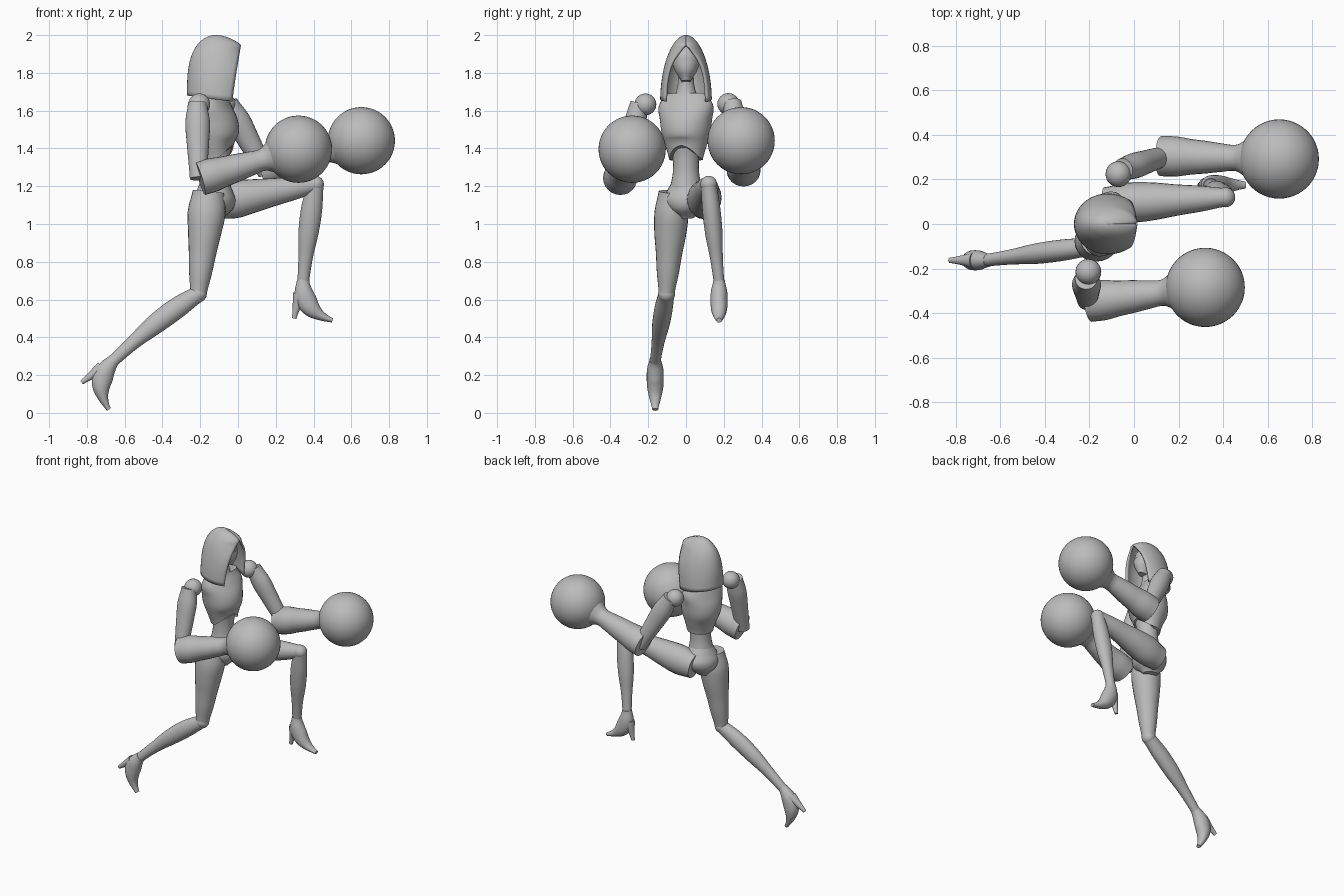
import bpy, bmesh
from math import sin, cos, radians, pi, sqrt
from mathutils import Vector, Matrix

if "Cube" in bpy.data.objects:
    bpy.data.objects.remove(bpy.data.objects["Cube"])

grey = bpy.data.materials.new("plain_grey")
grey.use_nodes = True
grey.diffuse_color = (0.5, 0.5, 0.5, 1)
grey.node_tree.nodes["Principled BSDF"].inputs["Base Color"].default_value = grey.diffuse_color


def finish(bm, name, angle=40):
    """Turn the mesh into a grey, smooth-shaded object."""
    bmesh.ops.recalc_face_normals(bm, faces=bm.faces)
    mesh = bpy.data.meshes.new(name)
    bm.to_mesh(mesh)
    bm.free()
    mesh.materials.append(grey)
    part = bpy.data.objects.new(name, mesh)
    bpy.context.collection.objects.link(part)
    bpy.ops.object.select_all(action='DESELECT')
    part.select_set(True)
    bpy.context.view_layer.objects.active = part
    bpy.ops.object.shade_smooth_by_angle(angle=radians(angle))
    return part


def ball(name, centre, radius, segments=24):
    bm = bmesh.new()
    bmesh.ops.create_uvsphere(bm, u_segments=segments, v_segments=segments // 2, radius=radius)
    bmesh.ops.translate(bm, verts=bm.verts, vec=centre)
    return finish(bm, name)


def sample(values, t):
    """Smoothly interpolate evenly spaced values, t from 0 to 1."""
    last = len(values) - 1
    index = min(int(t * last), last - 1)
    f = t * last - index
    before, start, end, after = (values[min(max(index + k, 0), last)] for k in (-1, 0, 1, 2))
    slope_in, slope_out = (end - before) / 2, (after - start) / 2
    ease = f * f * (3 - 2 * f)
    return (start + (end - start) * ease
            + slope_in * f * (1 - f) ** 2 - slope_out * f * f * (1 - f))


def skin(bm, rings, closed):
    for lower, upper in zip(rings, rings[1:]):
        count = len(lower)
        for i in range(count if closed else count - 1):
            j = (i + 1) % count
            bm.faces.new((lower[i], lower[j], upper[j], upper[i]))


def limb(name, start, end, widths, depths=None, across=(0, 1, 0), bow=(0, 0, 0),
         lift=None, segments=24):
    """Loft elliptical rings from start to end, bowed sideways in the middle."""
    start, end, bow = Vector(start), Vector(end), Vector(bow)
    depths = depths or widths
    steps = 4 * len(widths)
    bm = bmesh.new()
    rings = []
    for step in range(steps + 1):
        t = step / steps
        centre = start.lerp(end, t) + bow * (4 * t * (1 - t))
        along = (end - start + bow * (4 - 8 * t)).normalized()
        side = Vector(across)
        side = (side - along * side.dot(along)).normalized()
        front = side.cross(along)
        ring = []
        for k in range(segments):
            angle = 2 * pi * k / segments
            point = (centre + side * (sample(widths, t) * cos(angle))
                     + front * (sample(depths, t) * sin(angle)))
            if lift:
                point.z += lift(t, angle)
            ring.append(bm.verts.new(point))
        rings.append(ring)
    skin(bm, rings, True)
    bm.faces.new(rings[0])
    bm.faces.new(rings[-1])
    return finish(bm, name)


# Torso, turned slightly towards the right arm
yaw = radians(-18)
across_torso = (-sin(yaw), cos(yaw), 0)


def rib_arch(t, angle):
    """Raise the front centre of the lower chest rim."""
    return 0.07 * max(0, 1 - 3 * t) * max(0, sin(angle)) ** 2


limb("chest", (-.11, 0, 1.34), (-.135, 0, 1.69), (.09, .11, .13, .14, .15, .12),
     (.085, .1, .125, .12, .09, .06), across_torso, lift=rib_arch, segments=32)
limb("waist", (-.12, 0, 1.18), (-.11, 0, 1.45), (.085, .07, .07, .085), across=across_torso)
limb("pelvis", (-.13, .01, 1.03), (-.12, 0, 1.24), (.03, .1, .125, .1, .07),
     (.05, .1, .11, .09, .07), across_torso)
limb("neck", (-.13, 0, 1.64), (-.12, 0, 1.82), (.07, .045, .04))

# Head, with a mask over the lower half of the face
chin, crown = Vector((-.075, 0, 1.755)), Vector((-.11, 0, 1.945))
head_widths = (.02, .05, .068, .066, .03)
head_depths = (.03, .06, .07, .07, .04)
limb("head", chin, crown, head_widths, head_depths)
limb("face_mask", chin, chin.lerp(crown, .5), [w + .004 for w in head_widths[:3]],
     [d + .006 for d in head_depths[:3]])

# Hood: horizontal arcs open at the front, closing into a peak above the face
bm = bmesh.new()
rings = []
levels, half = 24, 16
for level in range(levels):
    u = sin(pi / 2 * level / levels)
    half_width = .137 * sqrt(1 - u ** 1.7)
    back = -.12 - .15 * sqrt(1 - u ** 3)
    front = min(.055 * u - .03, .34 * sqrt(1 - u) - .12)
    sweep = radians(min(125 + 110 * u ** 4, 179))
    length = (front - back) / (1 - cos(sweep))
    ring = []
    for k in range(-half, half + 1):
        angle = sweep * k / half
        ring.append(bm.verts.new((back + length * (1 - cos(angle)),
                                  half_width * sin(angle),
                                  1.68 + .32 * u - .02 * (1 - u) ** 4 * (1 - cos(angle)))))
    rings.append(ring)
skin(bm, rings, False)
bm.faces.new(rings[-1])
hood = finish(bm, "hood", 60)
cloth = hood.modifiers.new("cloth", 'SOLIDIFY')
cloth.thickness = .014

# Arms: shoulder ball, upper arm, forearm sleeve with flared cuff, round glove
arms = {
    "right": {"shoulder": (-.205, -.215, 1.633), "top": (-.215, -.245, 1.64),
              "elbow": (-.21, -.345, 1.24), "sleeve": (-.2, -.35, 1.24), "cuff": (.2, -.3, 1.36)},
    "left": {"shoulder": (-.07, .224, 1.635), "top": (-.05, .245, 1.64),
             "elbow": (.15, .31, 1.27), "sleeve": (.12, .305, 1.285), "cuff": (.53, .295, 1.405)},
}
for side, arm in arms.items():
    ball(side + "_shoulder", arm["shoulder"], .058)
    limb(side + "_upper_arm", arm["top"], arm["elbow"], (.05, .057, .053, .048, .043),
         (.05, .065, .06, .052, .045))
    limb(side + "_forearm", arm["sleeve"], arm["cuff"], (.09, .09, .08, .073, .064, .06, .098))
    ball(side + "_glove", Vector(arm["sleeve"]).lerp(Vector(arm["cuff"]), 1.3), .178, 48)

# Legs: thigh, knee ball, shin and a high-heeled foot swung about the ankle
legs = {
    "right": {"hip": (-.155, -.07, 1.17), "knee": (-.21, -.103, .63), "ankle": (-.665, -.163, .27),
              "bow": (0, 0, .02), "swing": 42},
    "left": {"hip": (-.13, .09, 1.11), "knee": (.41, .12, 1.21), "ankle": (.345, .175, .69),
             "bow": (-.005, 0, 0), "swing": 0},
}
for side, leg in legs.items():
    limb(side + "_thigh", leg["hip"], leg["knee"], (.075, .09, .085, .07, .058, .042),
         (.085, .1, .088, .073, .06, .044))
    ball(side + "_knee", leg["knee"], .045)
    limb(side + "_shin", leg["knee"], leg["ankle"], (.042, .048, .046, .034, .028),
         (.044, .056, .053, .038, .031), bow=leg["bow"])
    swing = Matrix.Rotation(radians(leg["swing"]), 3, 'Y')

    def place(offset):
        return Vector(leg["ankle"]) + swing @ Vector(offset)

    limb(side + "_foot", place((0, 0, .015)), place((.155, 0, -.2)),
         (.03, .043, .045, .042, .03, .016), (.032, .048, .055, .045, .026, .012),
         bow=swing @ Vector((-.045, 0, -.03)))
    limb(side + "_heel", place((-.02, 0, -.06)), place((-.048, 0, -.19)), (.034, .022, .012))
